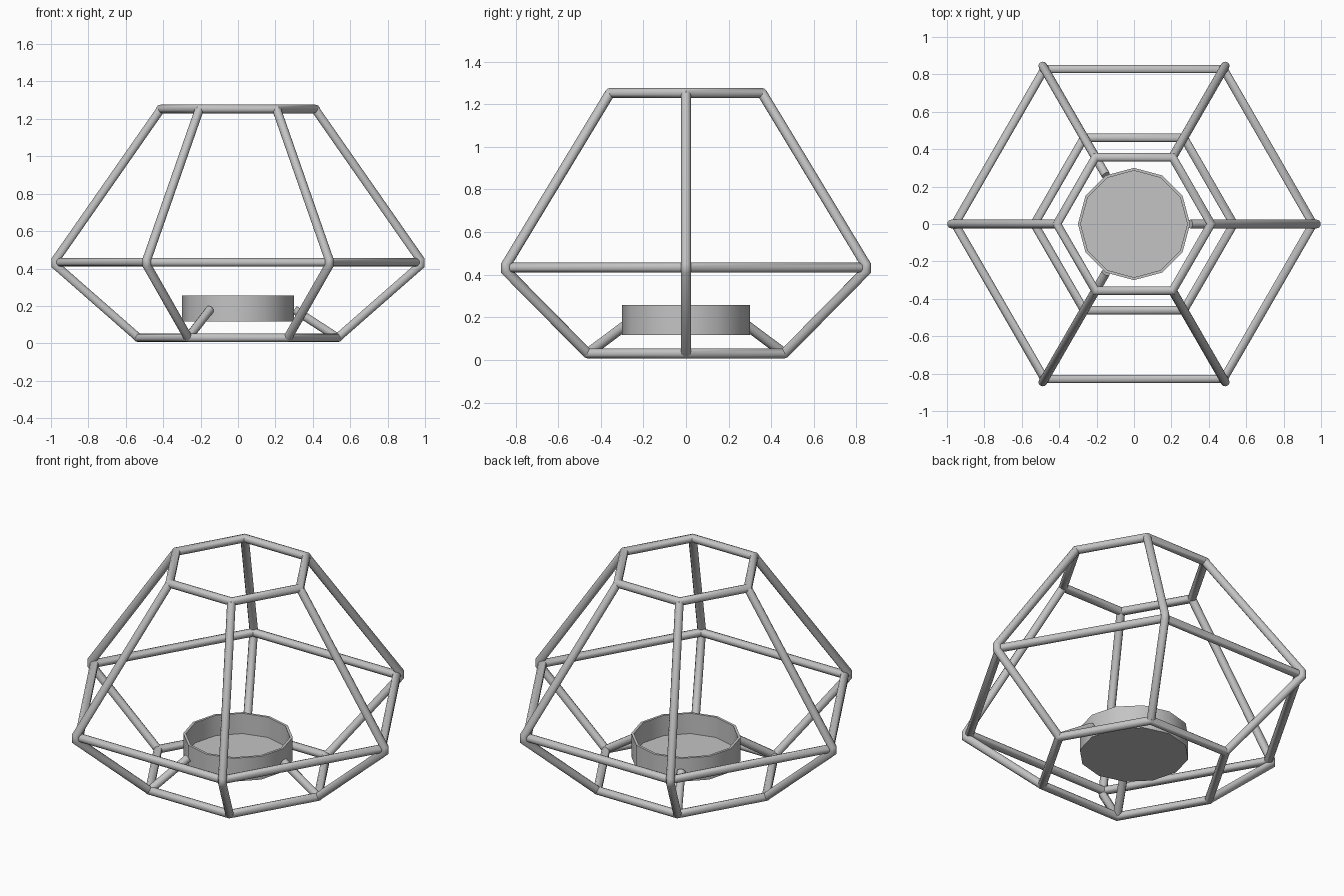
import bpy, bmesh
from math import cos, sin, pi, radians
from mathutils import Vector

cube = bpy.data.objects.get("Cube")
if cube:
    bpy.data.objects.remove(cube)

ROD = 0.0235
SIDES = 10
# (radius, height) of the corners
BOTTOM, MIDDLE, TOP = (0.533, 0.03), (0.957, 0.433), (0.412, 1.253)
BEND_LOW, BEND_HIGH = (0.9755, 0.418), (0.9755, 0.446)

metal = bpy.data.materials.new("grey_metal")
metal.use_nodes = True
grey = (0.55, 0.55, 0.55, 1)
metal.diffuse_color = grey
metal.node_tree.nodes["Principled BSDF"].inputs["Base Color"].default_value = grey


def polar(level, turn):
    """Point at (radius, height), turned by sixths of a circle."""
    a = turn * pi / 3
    return Vector((level[0] * cos(a), level[0] * sin(a), level[1]))


def finish(name, bm, angle):
    bmesh.ops.recalc_face_normals(bm, faces=bm.faces)
    mesh = bpy.data.meshes.new(name)
    bm.to_mesh(mesh)
    bm.free()
    mesh.materials.append(metal)
    mesh.shade_smooth()
    mesh.set_sharp_from_angle(angle=radians(angle))
    obj = bpy.data.objects.new(name, mesh)
    bpy.context.scene.collection.objects.link(obj)


def rod(name, points, normal, closed=False):
    """Round rod along a flat path, with mitred corners."""
    bm = bmesh.new()
    n = len(points)
    rings = []
    for i, p in enumerate(points):
        sides = []
        if closed or i > 0:
            sides.append((p - points[i - 1]).normalized().cross(normal))
        if closed or i < n - 1:
            sides.append((points[(i + 1) % n] - p).normalized().cross(normal))
        out = sides[0]
        if len(sides) == 2:
            out = (sides[0] + sides[1]) / (1 + sides[0].dot(sides[1]))
        angles = [(k + 0.5) * 2 * pi / SIDES for k in range(SIDES)]
        rings.append([bm.verts.new(p + ROD * (out * cos(a) + normal * sin(a)))
                      for a in angles])
    for i in range(n if closed else n - 1):
        a, b = rings[i], rings[(i + 1) % n]
        for k in range(SIDES):
            j = (k + 1) % SIDES
            bm.faces.new((a[k], a[j], b[j], b[k]))
    if not closed:
        bm.faces.new(rings[0])
        bm.faces.new(rings[-1])
    finish(name, bm, 40)


# Three hexagonal rings
for name, level in (("bottom_ring", BOTTOM), ("middle_ring", MIDDLE), ("top_ring", TOP)):
    rod(name, [polar(level, t) for t in range(6)], Vector((0, 0, 1)), closed=True)

# Six bent uprights with a blunt elbow
for t in range(6):
    across = polar((1, 0), t + 1.5)
    path = [polar(p, t) for p in (BOTTOM, BEND_LOW, BEND_HIGH, TOP)]
    rod(f"upright_{t + 1}", path, across)

# Three struts carrying the cup
for t in (0, 2, 4):
    across = polar((1, 0), t + 1.5)
    rod(f"cup_strut_{t // 2 + 1}", [polar(BOTTOM, t), polar((0.301, 0.18), t)], across)

# Twelve-sided candle cup, lathed from its wall section
bm = bmesh.new()
section = [(0.3, 0.117), (0.3, 0.257), (0.285, 0.257), (0.285, 0.135)]
verts = [bm.verts.new((r, 0, z)) for r, z in section]
edges = [bm.edges.new(pair) for pair in zip(verts, verts[1:])]
bmesh.ops.spin(bm, geom=verts + edges, cent=(0, 0, 0), axis=(0, 0, 1),
               angle=2 * pi, steps=12)
bmesh.ops.remove_doubles(bm, verts=bm.verts, dist=0.001)
bmesh.ops.holes_fill(bm, edges=[e for e in bm.edges if e.is_boundary], sides=12)
finish("candle_cup", bm, 35)
